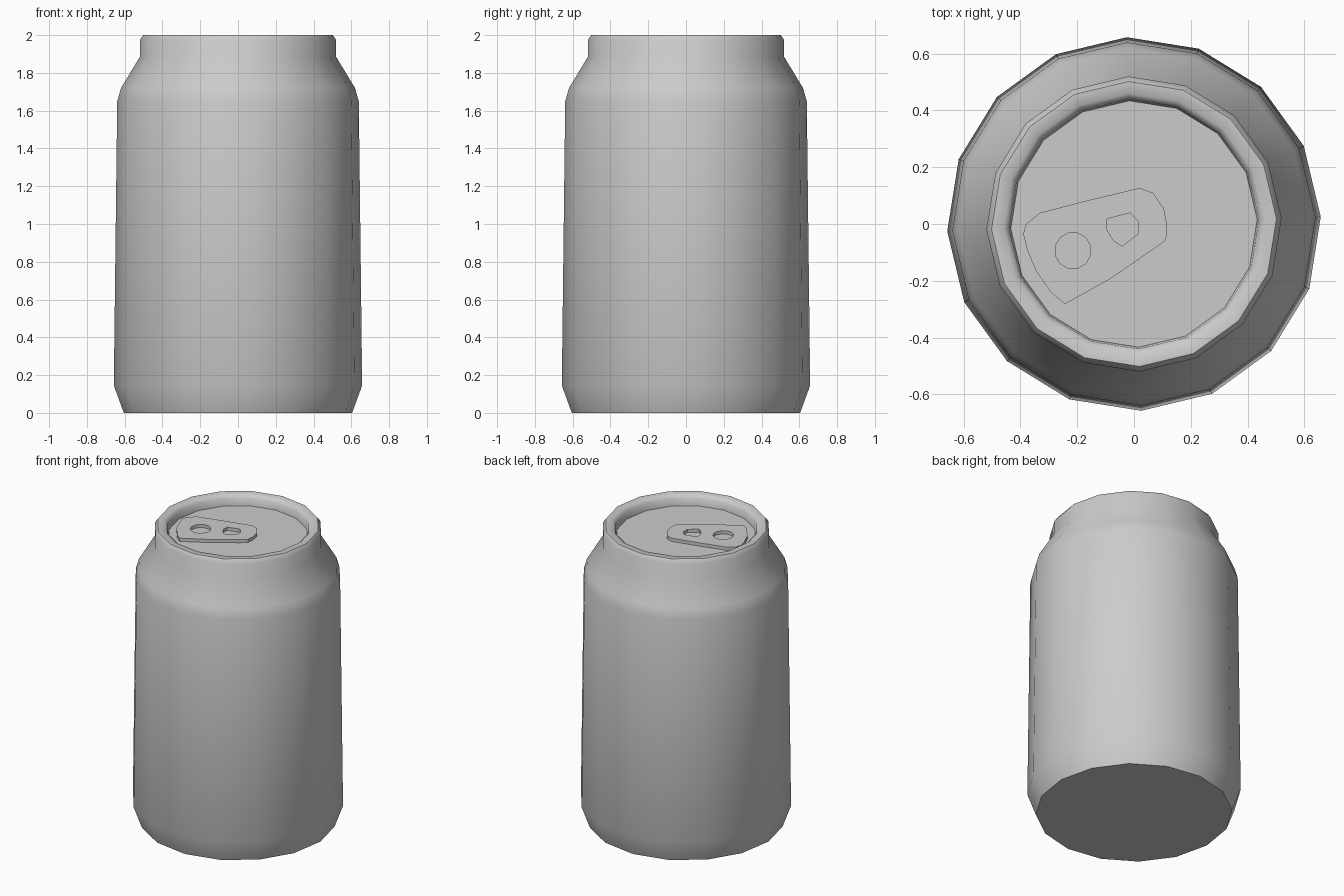
import bpy, bmesh
from math import sin, cos, tau, radians

if "Cube" in bpy.data.objects:
    bpy.data.objects.remove(bpy.data.objects["Cube"])

SIDES = 16
TWIST = radians(2.2)


def finish(name, bm, angle):
    bmesh.ops.recalc_face_normals(bm, faces=bm.faces)
    mesh = bpy.data.meshes.new(name)
    bm.to_mesh(mesh)
    bm.free()
    obj = bpy.data.objects.new(name, mesh)
    bpy.context.collection.objects.link(obj)
    bpy.ops.object.select_all(action='DESELECT')
    obj.select_set(True)
    bpy.context.view_layer.objects.active = obj
    bpy.ops.object.shade_smooth_by_angle(angle=radians(angle))
    return obj


# Can body: 16-sided turned profile, from the base over the rim to the sunken lid
profile = [(0.605, 0), (0.658, 0.145), (0.64, 1.65), (0.62, 1.72), (0.52, 1.885),
           (0.52, 1.975), (0.502, 2.0), (0.46, 2.0), (0.44, 1.98), (0.434, 1.93)]
bm = bmesh.new()
rings = [[bm.verts.new((r * cos(TWIST + tau * i / SIDES), r * sin(TWIST + tau * i / SIDES), z))
          for i in range(SIDES)] for r, z in profile]
for low, high in zip(rings, rings[1:]):
    for i in range(SIDES):
        j = (i + 1) % SIDES
        bm.faces.new((low[i], low[j], high[j], high[i]))
bm.faces.new(rings[0][::-1])
bm.faces.new(rings[-1])
finish("can_body", bm, 50)

# Pull tab: rounded wedge plate with a finger hole and a rivet hole
outline = [(-0.39, -0.035), (-0.38, 0.0), (-0.33, 0.04), (-0.155, 0.085), (0.02, 0.127),
           (0.067, 0.11), (0.106, 0.053), (0.116, -0.004), (0.113, -0.056), (0.074, -0.085),
           (-0.085, -0.194), (-0.243, -0.282), (-0.29, -0.243), (-0.345, -0.166), (-0.377, -0.088)]
finger_hole = [(-0.215 + 0.064 * cos(tau * (i + 0.5) / 12), -0.094 + 0.064 * sin(tau * (i + 0.5) / 12))
               for i in range(12)]
rivet_hole = [(-0.095, 0.018), (-0.014, 0.039), (0.014, 0.01), (0.014, -0.035),
              (-0.042, -0.078), (-0.074, -0.056), (-0.095, -0.02)]
bm = bmesh.new()
edges = []
for loop in (outline, finger_hole, rivet_hole):
    vs = [bm.verts.new((x, y, 1.942)) for x, y in loop]
    edges += [bm.edges.new((vs[i - 1], vs[i])) for i in range(len(vs))]
bmesh.ops.triangle_fill(bm, edges=edges, use_beauty=True, normal=(0, 0, 1))
tab = finish("pull_tab", bm, 40)
plate = tab.modifiers.new("thickness", 'SOLIDIFY')
plate.thickness = 0.022
plate.offset = 0
tab.data.shade_flat()
